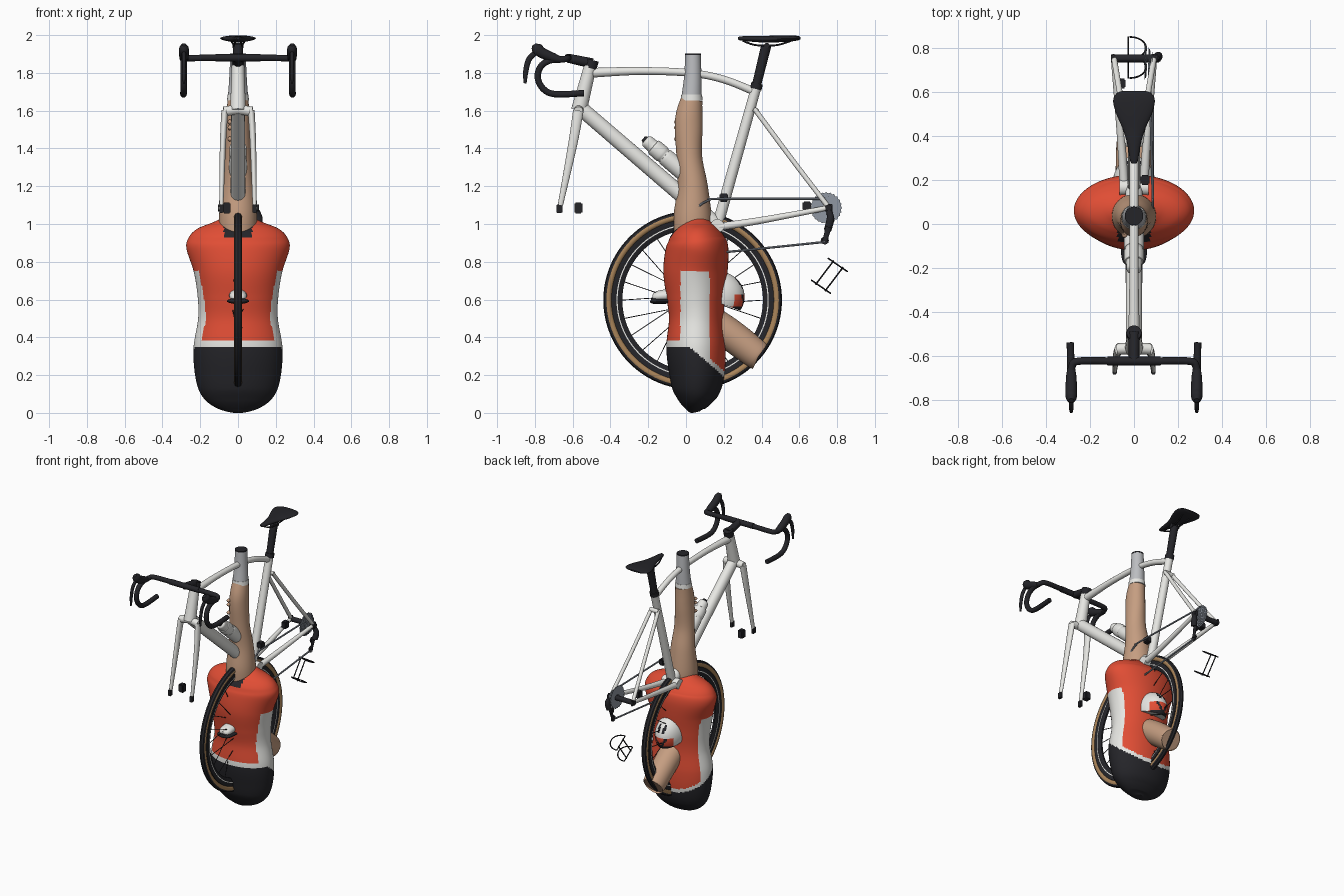
import bpy, bmesh, math
from mathutils import Vector

if "Cube" in bpy.data.objects:
    bpy.data.objects.remove(bpy.data.objects["Cube"])


def mat(name, r, g, b):
    m = bpy.data.materials.new(name)
    m.diffuse_color = (r, g, b, 1)
    m.use_nodes = True
    m.node_tree.nodes["Principled BSDF"].inputs["Base Color"].default_value = m.diffuse_color
    return m


WHITE = mat("off_white", .80, .80, .77)
BLACK = mat("black", .018, .018, .022)
RED = mat("red", .75, .075, .035)
SKIN = mat("skin", .56, .34, .22)
TAN = mat("tan", .40, .23, .10)
GREY = mat("grey", .50, .51, .53)
STEEL = mat("steel", .28, .31, .36)


def finish(name, bm, m, angle=40):
    bmesh.ops.recalc_face_normals(bm, faces=bm.faces)
    me = bpy.data.meshes.new(name)
    bm.to_mesh(me)
    bm.free()
    ob = bpy.data.objects.new(name, me)
    bpy.context.collection.objects.link(ob)
    me.materials.append(m)
    bpy.ops.object.select_all(action='DESELECT')
    ob.select_set(True)
    bpy.context.view_layer.objects.active = ob
    bpy.ops.object.shade_smooth_by_angle(angle=math.radians(angle))
    return ob


def spline(p, n):
    # Catmull-Rom through any tuple of numbers
    out = []
    for i in range(len(p) - 1):
        a, b, c, d = p[max(i - 1, 0)], p[i], p[i + 1], p[min(i + 2, len(p) - 1)]
        for k in range(n):
            t = k / n
            out.append([.5 * (2 * q + (r - o) * t + (2 * o - 5 * q + 4 * r - s) * t * t
                        + (3 * q - o - 3 * r + s) * t ** 3) for o, q, r, s in zip(a, b, c, d)])
    return out + [list(p[-1])]


def tube(name, pts, rad, m, n=6, seg=20, closed=False):
    # rad: one number, or one number / (across, along) pair per point
    if not isinstance(rad, list):
        rad = [rad] * len(pts)
    rad = [r if isinstance(r, tuple) else (r, r) for r in rad]
    rows = spline([tuple(p) + r for p, r in zip(pts, rad)], n if len(pts) > 2 else 1)
    P = [Vector(r[:3]) for r in rows]
    bm, rings, side = bmesh.new(), [], None
    for i, r in enumerate(rows):
        t = (P[min(i + 1, len(P) - 1)] - P[max(i - 1, 0)]).normalized()
        if side is None:
            side = Vector((1, 0, 0)) if abs(t.x) < .8 else Vector((0, 1, 0))
        side = (side - t * side.dot(t)).normalized()
        up = t.cross(side)
        rings.append([bm.verts.new(P[i] + side * r[3] * math.cos(2 * math.pi * k / seg)
                      + up * r[4] * math.sin(2 * math.pi * k / seg)) for k in range(seg)])
    for A, B in zip(rings, rings[1:]):
        for k in range(seg):
            bm.faces.new((A[k], A[k - 1], B[k - 1], B[k]))
    bm.faces.new(rings[0])
    bm.faces.new(rings[-1])
    return finish(name, bm, m)


def lathe(name, prof, centre, m, seg=96, tooth=0):
    # closed (radius, x) profile turned about the x axis
    bm, c = bmesh.new(), Vector(centre)
    R = []
    for i in range(seg):
        a, k = 2 * math.pi * i / seg, 1 - tooth * (i % 2)
        R.append([bm.verts.new(c + Vector((x, r * k * math.cos(a), r * k * math.sin(a)))) for r, x in prof])
    for i in range(seg):
        for j in range(len(prof)):
            bm.faces.new((R[i - 1][j - 1], R[i][j - 1], R[i][j], R[i - 1][j]))
    return finish(name, bm, m)


def box(name, c, s, m):
    bm = bmesh.new()
    bmesh.ops.create_cube(bm, size=1)
    for v in bm.verts:
        v.co = Vector(c) + Vector([a * b for a, b in zip(v.co, s)])
    bmesh.ops.bevel(bm, geom=bm.edges[:], offset=min(s) * .15, segments=2, affect='EDGES')
    return finish(name, bm, m)


def paint(ob, mats, rule):
    for m in mats:
        ob.data.materials.append(m)
    for f in ob.data.polygons:
        f.material_index = rule(*f.center)


# Torso: jersey with side panels, hem, collar and shorts
T = [(.004, .055, .03, .02), (.02, .052, .10, .05), (.06, .052, .165, .09), (.12, .055, .207, .127),
     (.22, .058, .23, .148), (.35, .053, .235, .157), (.5, .055, .211, .145), (.62, .052, .214, .156),
     (.75, .05, .235, .17), (.87, .06, .273, .165), (.93, .06, .26, .145), (.975, .06, .215, .11),
     (1.01, .06, .13, .075), (1.04, .06, .07, .05)]
torso = tube("torso", [(0, c, z) for z, c, _, _ in T], [(a, b) for _, _, a, b in T], RED, 14, 128)


def kit(x, y, z):
    hem = .35 - max(0, y - .02) * .88
    if z < hem:
        return 1
    if z < hem + .03 or (z < .75 and -.03 < y < .125 and abs(x) > .12):
        return 2
    return 1 if z > .93 and y < .03 and abs(x) < .075 else 0


paint(torso, [BLACK, WHITE], kit)

# Leg, sock and upper arm
L = [(.95, .035, .10, .10), (1.05, .035, .10, .10), (1.2, .035, .085, .08), (1.35, .018, .07, .068),
     (1.5, .014, .064, .073), (1.58, .017, .061, .07), (1.66, .03, .055, .057)]
tube("leg", [(0, c, z) for z, c, _, _ in L], [(a, b) for _, _, a, b in L], SKIN, 6, 40)
tube("sock_cuff", [(0, .03, 1.655), (0, .03, 1.685)], [.058, .055], WHITE, seg=40)
tube("sock", [(0, .03, 1.68), (0, .036, 1.78), (0, .037, 1.9)], [.053, .046, .041], GREY, seg=40)
tube("sock_top", [(0, .037, 1.895), (0, .037, 1.903)], .042, BLACK, seg=40)
for i, z in enumerate((1.54, 1.51, 1.45)):
    tube("knuckle_%d" % i, [(-.045, -.045, z - .012), (-.043, -.05, z), (-.045, -.045, z + .012)],
         [.004, .013, .004], SKIN, seg=12)
tube("arm", [(0, .1, .50), (0, .22, .425), (0, .365, .315), (0, .385, .30)], [.085, .084, .08, .072], SKIN, 6, 40)

# Helmet shell with rear red zone and dark vents
bm = bmesh.new()
bmesh.ops.create_uvsphere(bm, u_segments=64, v_segments=40, radius=1)
for v in bm.verts:
    v.co = Vector((v.co.x * .1, .165 + v.co.y * .145, .615 + v.co.z * .135))
bmesh.ops.bisect_plane(bm, geom=bm.verts[:] + bm.edges[:] + bm.faces[:], plane_co=(0, .25, .555),
                       plane_no=(0, .35, 1), clear_inner=True)
bmesh.ops.holes_fill(bm, edges=[e for e in bm.edges if e.is_boundary])
helmet = finish("helmet", bm, WHITE)


def shell(x, y, z):
    if y > .2 and z < .625 and abs(x) < .075:
        return 2 if abs(abs(x) - (z - .55) * .6) < .009 or z < .56 else 1
    return 2 if .66 < z < .71 and .012 < abs(x) < .03 and y > .2 else 0


paint(helmet, [RED, BLACK], shell)

# Shoe toe poking out of the front
tube("shoe", [(0, -.178, .612), (0, -.165, .613), (0, -.12, .62), (0, .05, .635)],
     [(.02, .012), (.038, .024), (.047, .032), (.045, .04)], WHITE, seg=28)
tube("shoe_sole", [(0, -.187, .597), (0, -.17, .593), (0, -.1, .592), (0, .05, .595)],
     [(.03, .01), (.052, .016), (.06, .014), (.05, .01)], BLACK, seg=28)

# Wheel
W = (0, .035, .597)
lathe("tyre", [(.447 + .021 * math.sin(a * math.pi / 8), .022 * math.cos(a * math.pi / 8)) for a in range(16)], W, TAN)
lathe("tread", [(.455, -.02), (.467, -.015), (.473, 0), (.467, .015), (.455, .02)], W, BLACK)
lathe("rim", [(.43, -.019), (.43, .019), (.395, .018), (.372, .006), (.372, -.006), (.395, -.018)], W, BLACK)
lathe("brake_track", [(.397, -.0195), (.397, .0195), (.403, .0195), (.403, -.0195)], W, WHITE)
lathe("hub", [(.004, -.05), (.03, -.05), (.03, -.035), (.014, -.03), (.014, .03), (.03, .035), (.03, .05), (.004, .05)], W, BLACK, 32)
for i in range(24):
    a, s = 2 * math.pi * i / 24, 1 if i % 2 else -1
    tube("spoke_%d" % i, [(s * .04, W[1] + .03 * math.cos(a + .9 * s), W[2] + .03 * math.sin(a + .9 * s)),
                          (0, W[1] + .375 * math.cos(a), W[2] + .375 * math.sin(a))], .0025, BLACK, seg=6)

# Frame
tube("seat_tube", [(0, .166, .99), (0, .372, 1.725)], [.03, .027], WHITE)
tube("top_tube", [(0, -.51, 1.80), (0, -.25, 1.81), (0, .02, 1.80), (0, .2, 1.765), (0, .365, 1.70)],
     [.026, .021, .02, .02, .021], WHITE)
tube("down_tube", [(0, -.555, 1.61), (0, .155, 1.0)], [(.036, .04), (.04, .042)], WHITE)
tube("head_tube", [(0, -.507, 1.835), (0, -.567, 1.60)], [.033, .042], WHITE)
tube("bottom_bracket", [(-.065, .166, .99), (.065, .166, .99)], .036, WHITE)
tube("fork_crown", [(-.075, -.57, 1.595), (0, -.567, 1.605), (.075, -.57, 1.595)], .026, WHITE)
tube("stay_bridge", [(-.035, .37, 1.60), (.035, .37, 1.60)], .016, WHITE)
for s, n in ((-1, "left"), (1, "right")):
    tube(n + "_fork_leg", [(s * .07, -.57, 1.60), (s * .08, -.6, 1.42), (s * .088, -.665, 1.10)],
         [(.018, .028), (.016, .024), (.011, .014)], WHITE)
    box(n + "_fork_tip", (s * .088, -.67, 1.08), (.02, .03, .045), BLACK)
    tube(n + "_seat_stay", [(s * .028, .362, 1.61), (s * .06, .57, 1.33), (s * .09, .75, 1.095)], .013, WHITE)
    tube(n + "_chain_stay", [(s * .045, .175, .985), (s * .06, .4, 1.02), (s * .092, .75, 1.085)], [.021, .018, .013], WHITE)
    box(n + "_dropout", (s * .093, .755, 1.085), (.014, .04, .04), BLACK)
box("front_caliper", (-.06, -.57, 1.085), (.04, .042, .06), BLACK)
box("rear_caliper", (-.058, .64, 1.095), (.04, .045, .05), BLACK)
box("front_derailleur", (.05, .2, 1.14), (.04, .045, .045), BLACK)

# Seat post and saddle
tube("seat_clamp", [(0, .369, 1.715), (0, .377, 1.745)], .031, BLACK)
tube("seat_post", [(0, .372, 1.73), (0, .425, 1.945)], [.024, .027], BLACK)
saddle = [(.275, .008, .006), (.29, .018, .011), (.36, .03, .016), (.43, .05, .018), (.5, .08, .018),
          (.56, .095, .016), (.595, .08, .011), (.607, .05, .005)]
tube("saddle", [(0, y, 1.978 + .006 * abs(y - .42) / .18) for y, _, _ in saddle], [(a, b) for _, a, b in saddle], BLACK, 6, 32)
for s in (-1, 1):
    tube("saddle_rail", [(s * .01, .3, 1.97), (s * .022, .37, 1.947), (s * .022, .48, 1.947), (s * .04, .57, 1.975)], .005, BLACK, seg=8)
tube("saddle_clamp", [(-.03, .428, 1.945), (.03, .428, 1.945)], .014, BLACK)

# Handlebar, hoods and levers
tube("headset_cap", [(0, -.507, 1.825), (0, -.495, 1.868)], .034, BLACK)
tube("stem", [(0, -.495, 1.85), (0, -.625, 1.878)], [.027, .024], BLACK)
tube("bar_centre", [(-.12, -.625, 1.88), (.12, -.625, 1.88)], .02, BLACK)
for s, n in ((-1, "left"), (1, "right")):
    tube(n + "_drop_bar", [(s * .1, -.625, 1.88), (s * .25, -.625, 1.878), (s * .283, -.65, 1.872), (s * .286, -.72, 1.866),
                           (s * .287, -.768, 1.835), (s * .288, -.785, 1.775), (s * .288, -.755, 1.715),
                           (s * .288, -.69, 1.687), (s * .29, -.54, 1.693)], .017, BLACK)
    tube(n + "_hood", [(s * .286, -.66, 1.868), (s * .286, -.70, 1.88), (s * .286, -.76, 1.905), (s * .286, -.79, 1.93), (s * .286, -.805, 1.95)],
         [(.018, .016), (.024, .024), (.026, .028), (.025, .03), (.012, .012)], BLACK)
    tube(n + "_lever", [(s * .286, -.80, 1.905), (s * .286, -.832, 1.87), (s * .286, -.848, 1.81), (s * .286, -.852, 1.745)],
         [(.01, .014), (.01, .015), (.009, .014), (.006, .008)], BLACK)

# Bottle on the down tube
d, o = Vector((0, .2, -.17)).normalized(), Vector((0, -.215, 1.445))
B = [(0, .022), (.012, .034), (.05, .036), (.06, .044), (.11, .046), (.13, .041), (.15, .046), (.28, .046), (.29, .04)]
tube("bottle", [o + d * t for t, _ in B], [r for _, r in B], WHITE, 4, 32)
tube("bottle_cap", [o - d * .014, o + d * .006], [.014, .024], BLACK)

# Loose bottle cage: two hoops joined by two rails
u, v, c = Vector((0, .100, -.069)), Vector((0, .088, .116)), Vector((0, .665, .702))
for k in (0, 1):
    hoop = [c + v * k + u * (.5 - .5 * math.cos(a * math.pi / 8)) + Vector((-.02 + .075 * math.sin(a * math.pi / 8), 0, 0)) for a in range(9)]
    tube("cage_hoop_%d" % k, hoop, .004, BLACK, 3, 8)
    x = Vector((-.026, 0, 0))
    tube("cage_base_%d" % k, [c + v * k + x, c + v * k + u + x], .004, BLACK, seg=8)
    q = c + u * (.25 + .5 * k) + x
    tube("cage_rail_%d" % k, [q - v * .05, q + v * 1.05], .004, BLACK, seg=8)

# Cassette, chain and rear derailleur
for i in range(7):
    r, x = .084 - .007 * i, .045 + .006 * i
    lathe("sprocket_%d" % i, [(.02, x), (r, x), (r, x + .003), (.02, x + .003)], (0, .742, 1.085), STEEL, 48 - 4 * i, .07)
tube("axle", [(-.105, .755, 1.085), (.11, .755, 1.085)], .018, BLACK)
arc = [(.085, .166 + .143 * math.cos(a), .99 + .143 * math.sin(a)) for a in [math.pi * (.5 + k / 12) for k in range(13)]]
tube("chain", [(.07, .735, 1.133)] + arc + [(.085, .735, .905)], .006, STEEL, 3, 8)
tube("derailleur_body", [(.1, .757, 1.07), (.11, .765, 1.03), (.105, .755, .985)], [.014, .02, .02], BLACK)
tube("derailleur_cage", [(.095, .757, .99), (.09, .735, .91)], [(.008, .016), (.006, .013)], BLACK)
for i, (y, z) in enumerate(((.752, .975), (.735, .912))):
    lathe("jockey_wheel_%d" % i, [(.004, .08), (.022, .08), (.022, .09), (.004, .09)], (0, y, z), BLACK, 24, .1)
